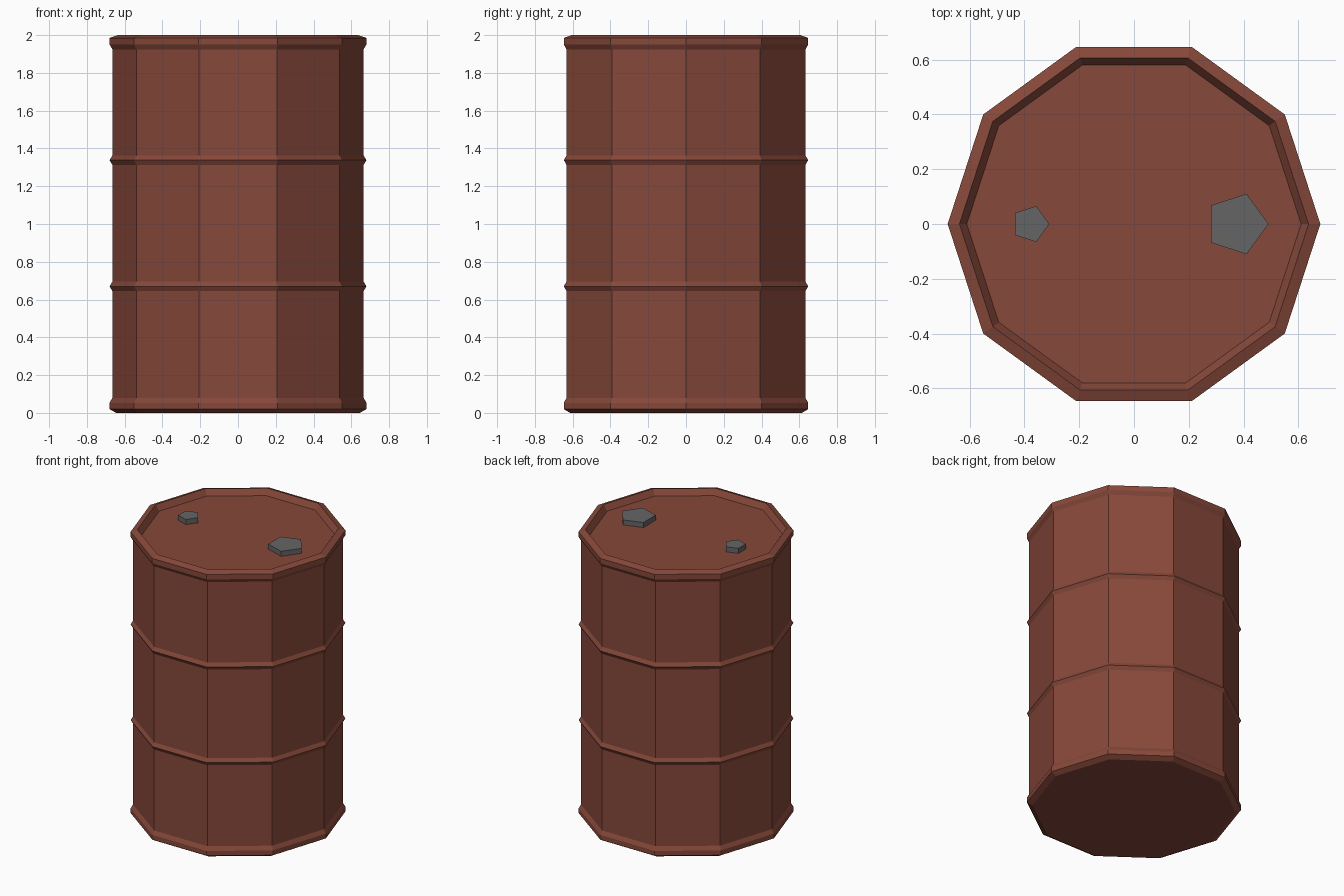
import bpy, bmesh
from math import cos, sin, tau

if "Cube" in bpy.data.objects:
    bpy.data.objects.remove(bpy.data.objects["Cube"])


def revolve(name, profile, sides, location=(0, 0, 0), mat=None):
    """Flat-faced solid turned from (radius, z) rings, capped at both ends."""
    bm = bmesh.new()
    rings = [[bm.verts.new((r * cos(tau * i / sides), r * sin(tau * i / sides), z))
              for i in range(sides)] for r, z in profile]
    for a, b in zip(rings, rings[1:]):
        for i in range(sides):
            j = (i + 1) % sides
            bm.faces.new((a[i], a[j], b[j], b[i]))
    bm.faces.new(rings[0][::-1])
    bm.faces.new(rings[-1])
    mesh = bpy.data.meshes.new(name)
    bm.to_mesh(mesh)
    bm.free()
    obj = bpy.data.objects.new(name, mesh)
    obj.location = location
    bpy.context.collection.objects.link(obj)
    if mat:
        mesh.materials.append(mat)
    return obj


def rib(z):
    return [(BODY, z - 0.025), (RIM, z), (BODY, z + 0.025)]


rust = bpy.data.materials.new("rust_paint")
rust.diffuse_color = (0.24, 0.065, 0.042, 1)
rust.use_nodes = True
rust.node_tree.nodes["Principled BSDF"].inputs["Base Color"].default_value = rust.diffuse_color
metal = bpy.data.materials.new("cap_metal")
metal.diffuse_color = (0.13, 0.13, 0.13, 1)
metal.use_nodes = True
metal.node_tree.nodes["Principled BSDF"].inputs["Base Color"].default_value = metal.diffuse_color

BODY, RIM, LID_Z = 0.665, 0.68, 1.96

# Drum: bottom rim, two ribs, top rim, recessed lid
profile = [(0.645, 0), (RIM, 0.02), (RIM, 0.053), (BODY, 0.08)]
profile += rib(0.67) + rib(1.338)
profile += [(BODY, 1.925), (RIM, 1.95), (RIM, 1.985), (0.637, 2.0), (0.61, LID_Z)]
revolve("drum_body", profile, 10, mat=rust)

# Five-sided bung caps on the lid
for name, x, r in (("large_cap", 0.375, 0.116), ("small_cap", -0.378, 0.069)):
    revolve(name, [(r, -0.005), (r, 0.035)], 5, (x, 0, LID_Z), metal)
